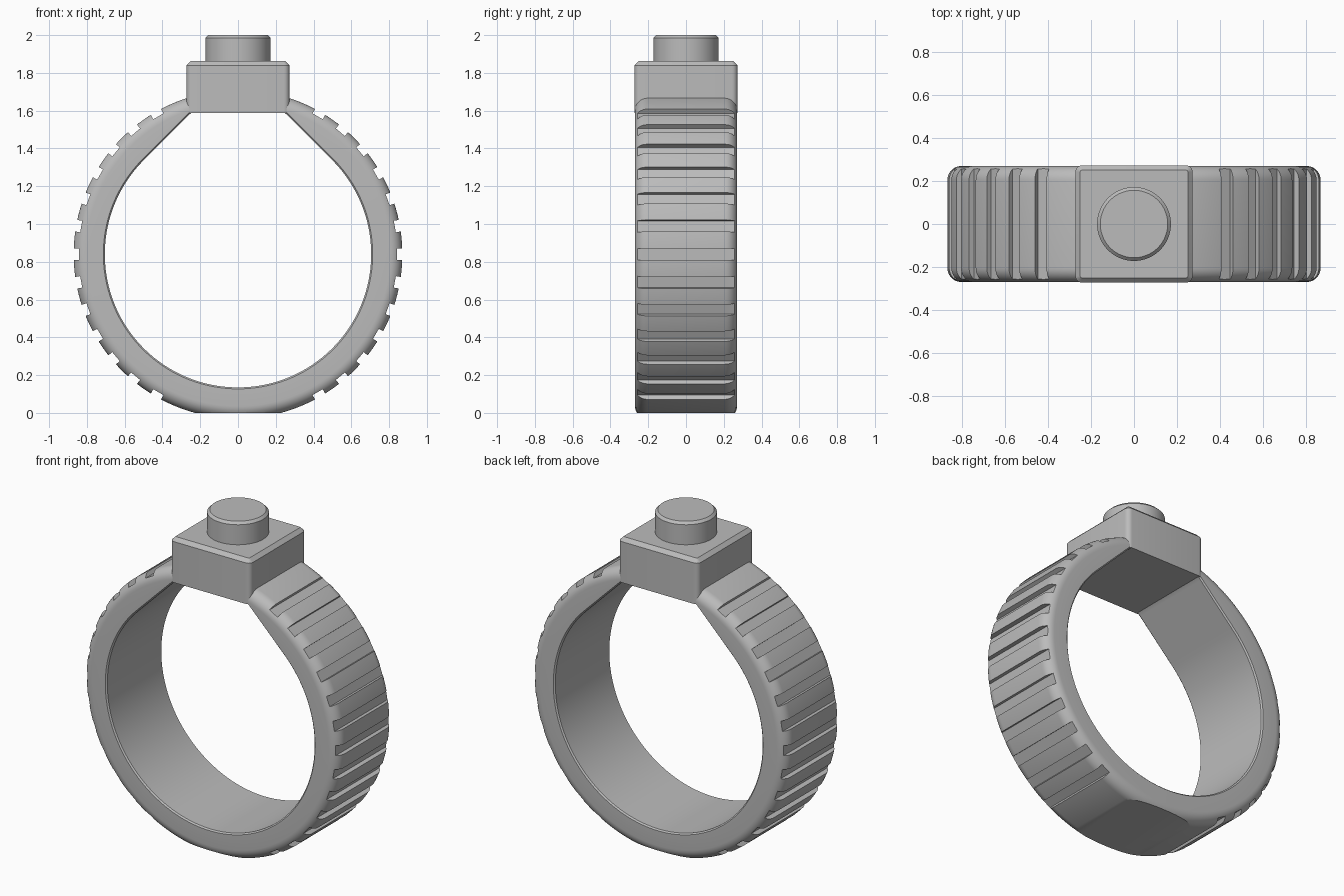
import bpy, bmesh
from math import sin, cos, pi, radians
from mathutils import Matrix, Vector

cube = bpy.data.objects.get("Cube")
if cube:
    bpy.data.objects.remove(cube, do_unlink=True)

CENTRE_Z, R_IN, R_OUT, HALF_W, FILLET = 0.84, 0.705, 0.87, 0.27, 0.065
SEAT_Z = 1.59

metal = bpy.data.materials.new("grey metal")
metal.use_nodes = True
grey = (0.5, 0.5, 0.5, 1)
metal.diffuse_color = grey
metal.node_tree.nodes["Principled BSDF"].inputs["Base Color"].default_value = grey


def make_object(name, bm):
    bmesh.ops.recalc_face_normals(bm, faces=bm.faces)
    mesh = bpy.data.meshes.new(name)
    bm.to_mesh(mesh)
    bm.free()
    mesh.materials.append(metal)
    obj = bpy.data.objects.new(name, mesh)
    bpy.context.collection.objects.link(obj)
    return obj


def activate(obj):
    bpy.ops.object.select_all(action='DESELECT')
    obj.select_set(True)
    bpy.context.view_layer.objects.active = obj


def smooth(obj):
    activate(obj)
    bpy.ops.object.shade_smooth_by_angle(angle=radians(25))


def inner_radius(a):
    """Round finger hole with tangent 45 degree shoulders under a flat seat."""
    if sin(a) <= abs(cos(a)) + 1e-6:
        return R_IN
    shoulder = R_IN * 2 ** 0.5 / (abs(cos(a)) + sin(a))
    return min(shoulder, (SEAT_Z - CENTRE_Z) / sin(a))


def section(a):
    """Band cross-section as (radius, y), with rounded outer edges."""
    r = inner_radius(a)
    soft = 0.008
    pts = [(r, -HALF_W + soft), (r + soft, -HALF_W)]
    arc = [i * pi / 16 for i in range(9)]
    side = [(R_OUT - FILLET * (1 - sin(t)), HALF_W - FILLET * (1 - cos(t))) for t in arc]
    pts += [(p, -y) for p, y in side] + side[::-1]
    return pts + [(r + soft, HALF_W), (r, HALF_W - soft)]


# Band: swept section, cut flat at the bottom
bm = bmesh.new()
STEPS = 360
rings = []
for i in range(STEPS):
    a = 2 * pi * i / STEPS
    rings.append([bm.verts.new((r * cos(a), y, CENTRE_Z + r * sin(a))) for r, y in section(a)])
for i, ring in enumerate(rings):
    nxt = rings[(i + 1) % STEPS]
    for j in range(len(ring)):
        k = (j + 1) % len(ring)
        bm.faces.new((ring[j], ring[k], nxt[k], nxt[j]))
bmesh.ops.bisect_plane(bm, geom=bm.verts[:] + bm.edges[:] + bm.faces[:],
                       plane_co=(0, 0, 0), plane_no=(0, 0, -1), clear_outer=True)
bmesh.ops.holes_fill(bm, edges=[e for e in bm.edges if e.is_boundary], sides=0)
band = make_object("band", bm)

# Grip grooves: boxes cut across both sides of the band
bm = bmesh.new()
FLOOR, TALL = 0.843, 0.1
for flank in (0, 180):
    for step in range(-6, 7):
        turn = Matrix.Rotation(-radians(flank + step * 10), 4, 'Y')
        place = Matrix.Translation((0, 0, CENTRE_Z)) @ turn @ Matrix.Translation((FLOOR + TALL / 2, 0, 0))
        bmesh.ops.create_cube(bm, size=1, matrix=place @ Matrix.Diagonal((TALL, 1, 0.062, 1)))
cutter = make_object("groove_cutter", bm)
cutter.hide_render = True
mod = band.modifiers.new("grooves", 'BOOLEAN')
mod.operation, mod.solver, mod.object = 'DIFFERENCE', 'EXACT', cutter
activate(band)
bpy.ops.object.modifier_apply(modifier=mod.name)
bpy.data.objects.remove(cutter, do_unlink=True)
smooth(band)

# Square head with rounded upright corners and a chamfered top
bm = bmesh.new()
low, high, half = SEAT_Z - 0.002, 1.862, HALF_W + 0.003
bmesh.ops.create_cube(bm, size=1, matrix=Matrix.Translation((0, 0, (low + high) / 2))
                      @ Matrix.Diagonal((2 * half, 2 * half, high - low, 1)))
upright = [e for e in bm.edges if abs(e.verts[0].co.z - e.verts[1].co.z) > 0.1]
bmesh.ops.bevel(bm, geom=upright, offset=0.03, segments=6, profile=0.5, affect='EDGES')
rim = [e for e in bm.edges if all(v.co.z > high - 0.001 for v in e.verts)]
bmesh.ops.bevel(bm, geom=rim, offset=0.022, segments=1, affect='EDGES')
smooth(make_object("head", bm))

# Round button with a chamfered rim
bm = bmesh.new()
bmesh.ops.create_cone(bm, cap_ends=True, segments=96, radius1=0.172, radius2=0.172, depth=0.16,
                      matrix=Matrix.Translation(Vector((0, 0, 1.92))))
rim = [e for e in bm.edges if all(v.co.z > 1.99 for v in e.verts)]
bmesh.ops.bevel(bm, geom=rim, offset=0.015, segments=1, affect='EDGES')
smooth(make_object("button", bm))
